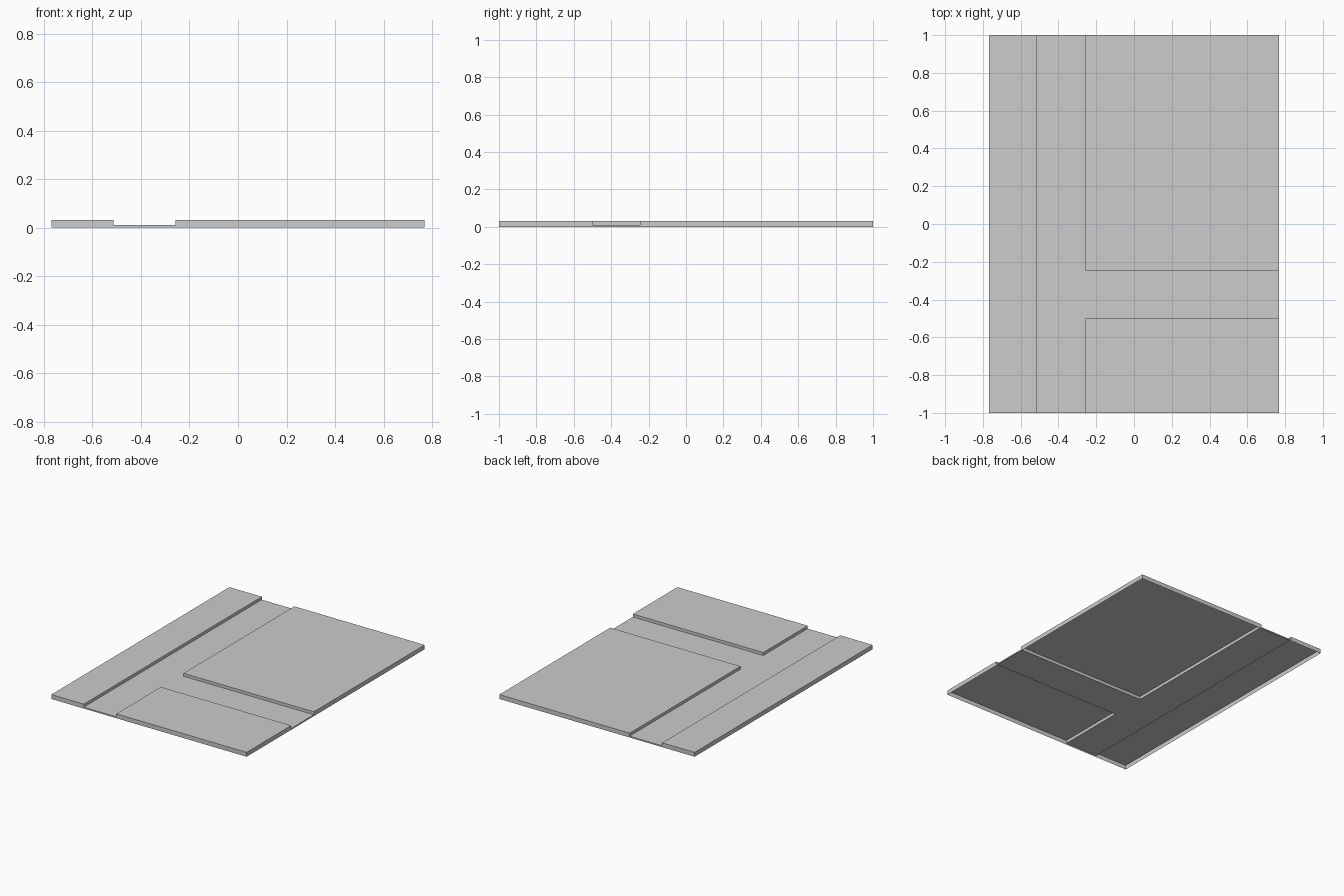
import bpy
import bmesh

cube = bpy.data.objects.get("Cube")
if cube:
    bpy.data.objects.remove(cube, do_unlink=True)

# Key levels and lines of the tile
HALF_X, HALF_Y = 0.768, 1.0
ROAD_Z, TOP_Z = 0.01, 0.031
ROAD_X = (-0.513, -0.257)
SIDE_Y = (-0.5, -0.245)

grey = bpy.data.materials.new("plain_grey")
grey.use_nodes = True
colour = (0.604, 0.604, 0.604, 1)
grey.diffuse_color = colour
grey.node_tree.nodes["Principled BSDF"].inputs["Base Color"].default_value = colour


def make_shell(name, outline, top):
    """Flat top over an outline, with walls but no floor.
    Walls on the tile border reach the ground, inner ones stop at the road."""
    bm = bmesh.new()
    bm.faces.new([bm.verts.new((x, y, top)) for x, y in outline])
    for i, a in enumerate(outline):
        b = outline[(i + 1) % len(outline)]
        on_border = (a[0] == b[0] and abs(a[0]) == HALF_X) or \
                    (a[1] == b[1] and abs(a[1]) == HALF_Y)
        low = 0 if on_border else ROAD_Z
        if low < top:
            corners = ((*a, low), (*b, low), (*b, top), (*a, top))
            bm.faces.new([bm.verts.new(c) for c in corners])
    bmesh.ops.remove_doubles(bm, verts=bm.verts, dist=0.0001)
    mesh = bpy.data.meshes.new(name)
    bm.to_mesh(mesh)
    bm.free()
    mesh.materials.append(grey)
    obj = bpy.data.objects.new(name, mesh)
    bpy.context.collection.objects.link(obj)


def rectangle(x0, x1, y0, y1):
    return [(x0, y0), (x1, y0), (x1, y1), (x0, y1)]


# Raised pavement blocks
make_shell("pavement_strip", rectangle(-HALF_X, ROAD_X[0], -HALF_Y, HALF_Y), TOP_Z)
make_shell("large_block", rectangle(ROAD_X[1], HALF_X, SIDE_Y[1], HALF_Y), TOP_Z)
make_shell("small_block", rectangle(ROAD_X[1], HALF_X, -HALF_Y, SIDE_Y[0]), TOP_Z)

# Sunken T-shaped road
make_shell("road", [
    (ROAD_X[0], -HALF_Y), (ROAD_X[1], -HALF_Y), (ROAD_X[1], SIDE_Y[0]),
    (HALF_X, SIDE_Y[0]), (HALF_X, SIDE_Y[1]), (ROAD_X[1], SIDE_Y[1]),
    (ROAD_X[1], HALF_Y), (ROAD_X[0], HALF_Y)], ROAD_Z)
